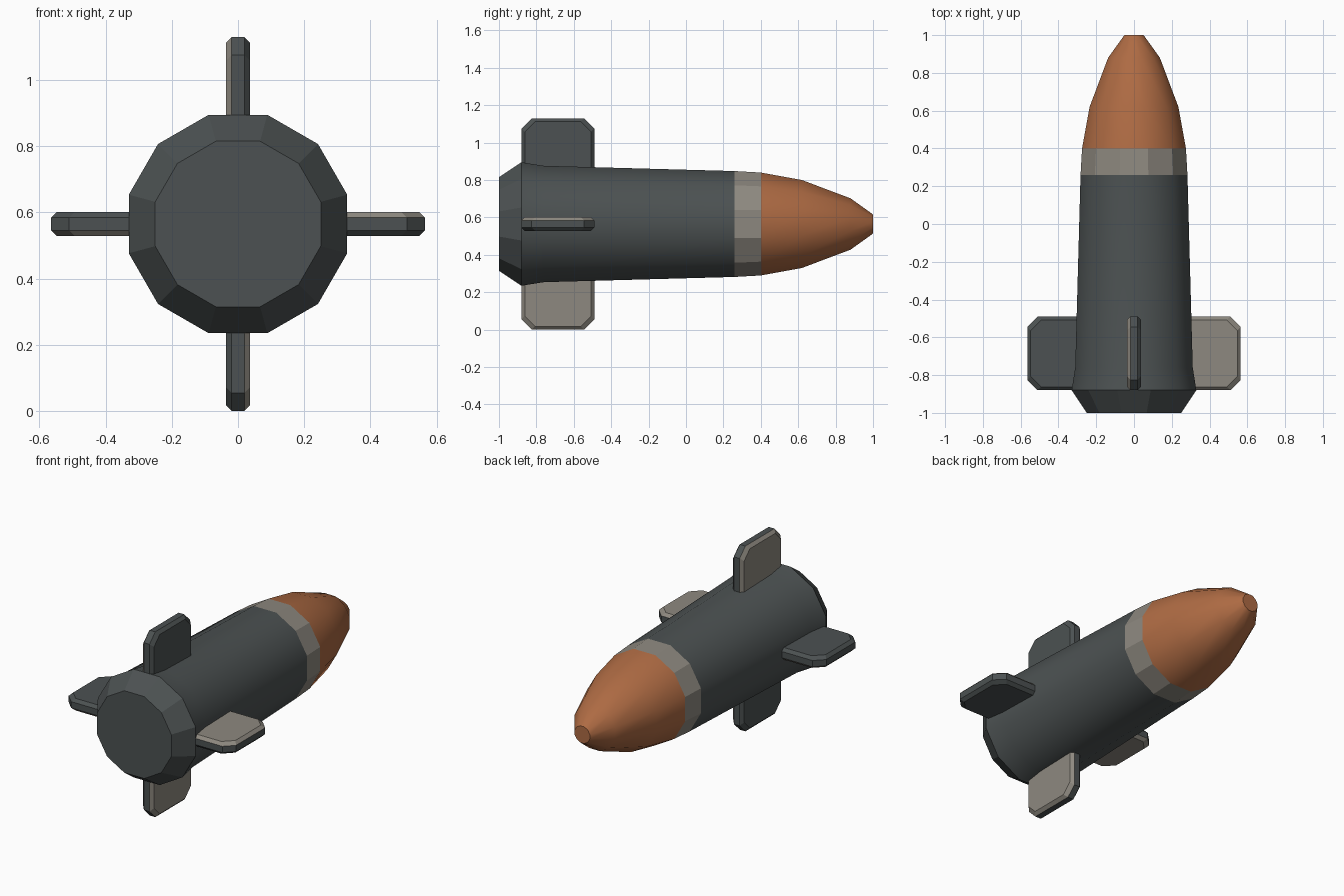
import bpy, bmesh, math
from mathutils import Matrix, Vector

cube = bpy.data.objects.get("Cube")
if cube:
    bpy.data.objects.remove(cube, do_unlink=True)

AXIS_Z = 0.565   # height of the long axis
SIDES = 12


def material(name, rgb):
    m = bpy.data.materials.new(name)
    m.use_nodes = True
    color = (*rgb, 1)
    m.diffuse_color = color
    bsdf = next(n for n in m.node_tree.nodes if n.type == 'BSDF_PRINCIPLED')
    bsdf.inputs["Base Color"].default_value = color
    bsdf.inputs["Roughness"].default_value = 0.8
    return m


dark = material("dark grey", (0.072, 0.083, 0.084))
light = material("warm light grey", (0.27, 0.25, 0.215))
orange = material("burnt orange", (0.42, 0.145, 0.056))


def finish(name, bm, mats):
    bmesh.ops.recalc_face_normals(bm, faces=bm.faces)
    mesh = bpy.data.meshes.new(name)
    bm.to_mesh(mesh)
    bm.free()
    for m in mats:
        mesh.materials.append(m)
    obj = bpy.data.objects.new(name, mesh)
    obj.location.z = AXIS_Z
    bpy.context.collection.objects.link(obj)
    return obj


def loft(bm, rings):
    """Join rings of matching points with quads."""
    rings = [[bm.verts.new(p) for p in ring] for ring in rings]
    for a, b in zip(rings, rings[1:]):
        n = len(a)
        for i in range(n):
            j = (i + 1) % n
            bm.faces.new((a[i], b[i], b[j], a[j]))
    return rings


def turned(name, profile, mat, smooth=False, cap=None):
    """Sweep (y, flat-to-axis distance) pairs round the long axis."""
    def ring(y, apothem):
        r = apothem / math.cos(math.pi / SIDES)
        angles = [(i + 0.5) * math.tau / SIDES for i in range(SIDES)]
        return [(r * math.cos(a), y, r * math.sin(a)) for a in angles]
    bm = bmesh.new()
    rings = loft(bm, [ring(*p) for p in profile])
    for f in bm.faces:
        f.smooth = smooth
    if cap is not None:
        end = bm.faces.new(rings[cap])
        for e in end.edges:
            e.smooth = False
    return finish(name, bm, [mat])


# Hull sections from tail to tip
turned("tail_cap", [(-1, 0.25), (-0.88, 0.33)], dark, cap=0)
turned("body", [(-0.88, 0.33), (-0.76, 0.311), (0.26, 0.283)], dark, smooth=True)
turned("band", [(0.26, 0.283), (0.4, 0.275)], light)
turned("nose", [(0.4, 0.275), (0.62, 0.235), (0.88, 0.137), (1, 0.051)],
       orange, smooth=True, cap=-1)


# Chamfered fins, each pale on the side that faces round the axis
def fin(name, turn):
    mid, half, tip, root, cut, inset = -0.685, 0.195, 0.565, 0.2, 0.055, 0.018

    def outline(t, shrink):
        w, top = half - shrink, tip - shrink
        pts = [(-w, root), (-w, top - cut), (cut - w, top),
               (w - cut, top), (w, top - cut), (w, root)]
        return [Vector((r, mid + y, t)) for y, r in pts]

    bm = bmesh.new()
    rings = loft(bm, [outline(-0.037, inset), outline(-0.019, 0),
                      outline(0.019, 0), outline(0.037, inset)])
    bm.faces.new(rings[0])
    bm.faces.new(rings[-1])
    bmesh.ops.recalc_face_normals(bm, faces=bm.faces)
    for f in bm.faces:
        f.material_index = int(f.normal.z > 0.3)
    bmesh.ops.transform(bm, matrix=Matrix.Rotation(-turn, 4, 'Y'), verts=bm.verts)
    finish(name, bm, [dark, light])


for i, side in enumerate(("left", "top", "right", "bottom")):
    fin(side + "_fin", i * math.pi / 2)
